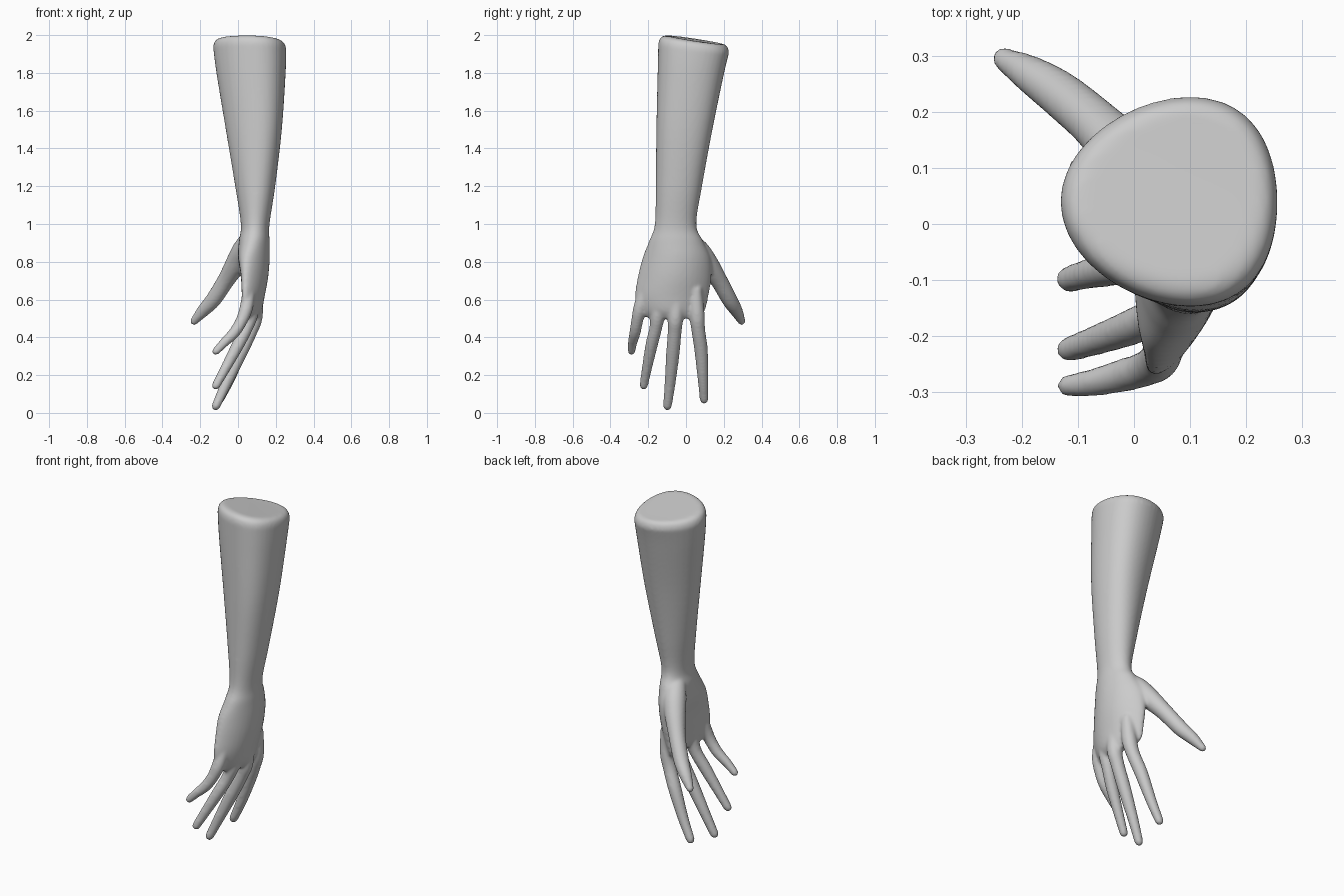
import bpy
import bmesh
from math import cos, sin, pi, sqrt
from mathutils import Vector

cube = bpy.data.objects.get("Cube")
if cube:
    bpy.data.objects.remove(cube)

SIDES = 40


def smooth_keys(keys, steps=6):
    """Catmull-Rom interpolation through tuples of any length."""
    k = [keys[0]] + list(keys) + [keys[-1]]
    out = []
    for i in range(1, len(k) - 2):
        for s in range(steps):
            t = s / steps
            out.append([0.5 * (2 * b + (c - a) * t + (2 * a - 5 * b + 4 * c - d) * t * t
                               + (3 * b - a - 3 * c + d) * t ** 3)
                        for a, b, c, d in zip(*k[i - 1:i + 3])])
    return out + [list(keys[-1])]


def loft(bm, rings):
    """Skin a list of point rings and close both ends."""
    loops = [[bm.verts.new(p) for p in ring] for ring in rings]
    faces = [bm.faces.new(loops[0]), bm.faces.new(loops[-1])]
    for lo, hi in zip(loops, loops[1:]):
        for i in range(len(lo)):
            j = (i + 1) % len(lo)
            faces.append(bm.faces.new((lo[i], lo[j], hi[j], hi[i])))
    bmesh.ops.recalc_face_normals(bm, faces=faces)


def section(z, x0, x1, y0, y1, bend, skew, tilt):
    """Oval cross-section: bend arches the back of the hand, skew makes it egg-shaped."""
    cx, cy, rx, ry = (x0 + x1) / 2, (y0 + y1) / 2, (x1 - x0) / 2, (y1 - y0) / 2
    ring = []
    for i in range(SIDES):
        a = 2 * pi * i / SIDES
        c, s = cos(a), sin(a)
        ring.append((cx + rx * (c + skew * s * s) - bend * s * s,
                     cy + ry * s, z - tilt * (s + 0.3 * c)))
    return ring


def digit(bm, keys):
    """Tapered tube through (x, y, z, radius) keys with a rounded tip."""
    pts = smooth_keys(keys)
    centres = [Vector(p[:3]) for p in pts]
    end, r = centres[-1], pts[-1][3]
    aim = (centres[-1] - centres[-2]).normalized()
    # rounded tip rings
    for f in (0.4, 0.75, 0.95):
        centres.append(end + aim * r * f * 1.2)
        pts.append([0, 0, 0, r * sqrt(1 - f * f)])
    rings = []
    for i, c in enumerate(centres):
        d = (centres[min(i + 1, len(centres) - 1)] - centres[max(i - 1, 0)]).normalized()
        u = d.cross(Vector((0, 1, 0))).normalized()
        v = d.cross(u)
        rings.append([c + (u * cos(2 * pi * k / 20) + v * sin(2 * pi * k / 20)) * pts[i][3]
                      for k in range(20)])
    loft(bm, rings)


bm = bmesh.new()

# Forearm, wrist and palm: z, x0, x1, y0, y1, bend, skew, tilt
arm = [
    (0.50, 0.06, 0.10, -0.20, 0.07, 0.03, 0, 0),
    (0.54, 0.04, 0.125, -0.25, 0.10, 0.05, 0, 0),
    (0.62, 0.03, 0.142, -0.27, 0.12, 0.05, 0, 0),
    (0.72, 0.02, 0.16, -0.255, 0.135, 0.05, 0, 0),
    (0.82, 0.00, 0.168, -0.23, 0.13, 0.035, 0, 0),
    (0.91, 0.005, 0.167, -0.195, 0.09, 0.01, 0, 0),
    (1.00, 0.015, 0.167, -0.165, 0.055, 0, 0, 0),
    (1.20, -0.015, 0.197, -0.16, 0.085, 0, 0.1, 0),
    (1.50, -0.065, 0.232, -0.157, 0.14, 0, 0.2, 0),
    (1.80, -0.115, 0.252, -0.15, 0.20, 0, 0.2, 0.01),
    (1.93, -0.132, 0.256, -0.147, 0.228, 0, 0.2, 0.022),
]
rings = [section(*k) for k in smooth_keys(arm)]
# rounded rim of the cut end
for z, inset in ((1.95, 0.004), (1.965, 0.012), (1.974, 0.027), (1.976, 0.045)):
    rings.append(section(z, -0.132 + inset, 0.256 - inset,
                         -0.147 + inset, 0.228 - inset, 0, 0.2, 0.022))
loft(bm, rings)

# Fingers and thumb: x, y, z, radius
digits = {
    "index": [(0.09, 0.05, 0.66, 0.035), (0.08, 0.058, 0.52, 0.041), (0.06, 0.065, 0.44, 0.037),
              (0.015, 0.08, 0.33, 0.036), (-0.045, 0.09, 0.18, 0.029), (-0.095, 0.096, 0.075, 0.024)],
    "middle": [(0.10, -0.045, 0.66, 0.035), (0.09, -0.055, 0.51, 0.041), (0.065, -0.06, 0.43, 0.037),
               (0.01, -0.07, 0.31, 0.036), (-0.065, -0.085, 0.15, 0.029), (-0.115, -0.098, 0.04, 0.024)],
    "ring": [(0.085, -0.13, 0.66, 0.033), (0.07, -0.148, 0.53, 0.039), (0.045, -0.16, 0.45, 0.034),
             (0.0, -0.182, 0.36, 0.033), (-0.07, -0.208, 0.23, 0.027), (-0.115, -0.223, 0.148, 0.023)],
    "little": [(0.06, -0.21, 0.66, 0.033), (0.045, -0.242, 0.56, 0.036), (0.02, -0.258, 0.49, 0.032),
               (-0.02, -0.27, 0.425, 0.03), (-0.075, -0.283, 0.37, 0.025), (-0.115, -0.288, 0.328, 0.021)],
    "thumb": [(0.06, 0.0, 0.92, 0.05), (0.03, 0.06, 0.86, 0.062), (-0.01, 0.115, 0.79, 0.057),
              (-0.065, 0.175, 0.70, 0.046), (-0.13, 0.23, 0.60, 0.042),
              (-0.185, 0.267, 0.54, 0.034), (-0.23, 0.293, 0.488, 0.022)],
}
for keys in digits.values():
    digit(bm, keys)

mesh = bpy.data.meshes.new("hand_and_forearm")
bm.to_mesh(mesh)
bm.free()
hand = bpy.data.objects.new("hand_and_forearm", mesh)
bpy.context.collection.objects.link(hand)

# Fuse the overlapping parts into one soft skin
fuse = hand.modifiers.new("fuse", "REMESH")
fuse.mode = "VOXEL"
fuse.voxel_size = 0.008
fuse.use_smooth_shade = True
soften = hand.modifiers.new("soften", "SMOOTH")
soften.factor = 0.5
soften.iterations = 10

# Plain grey skin
grey = bpy.data.materials.new("plain_grey")
grey.use_nodes = True
colour = (0.6, 0.6, 0.6, 1)
grey.diffuse_color = colour
grey.node_tree.nodes["Principled BSDF"].inputs["Base Color"].default_value = colour
mesh.materials.append(grey)
